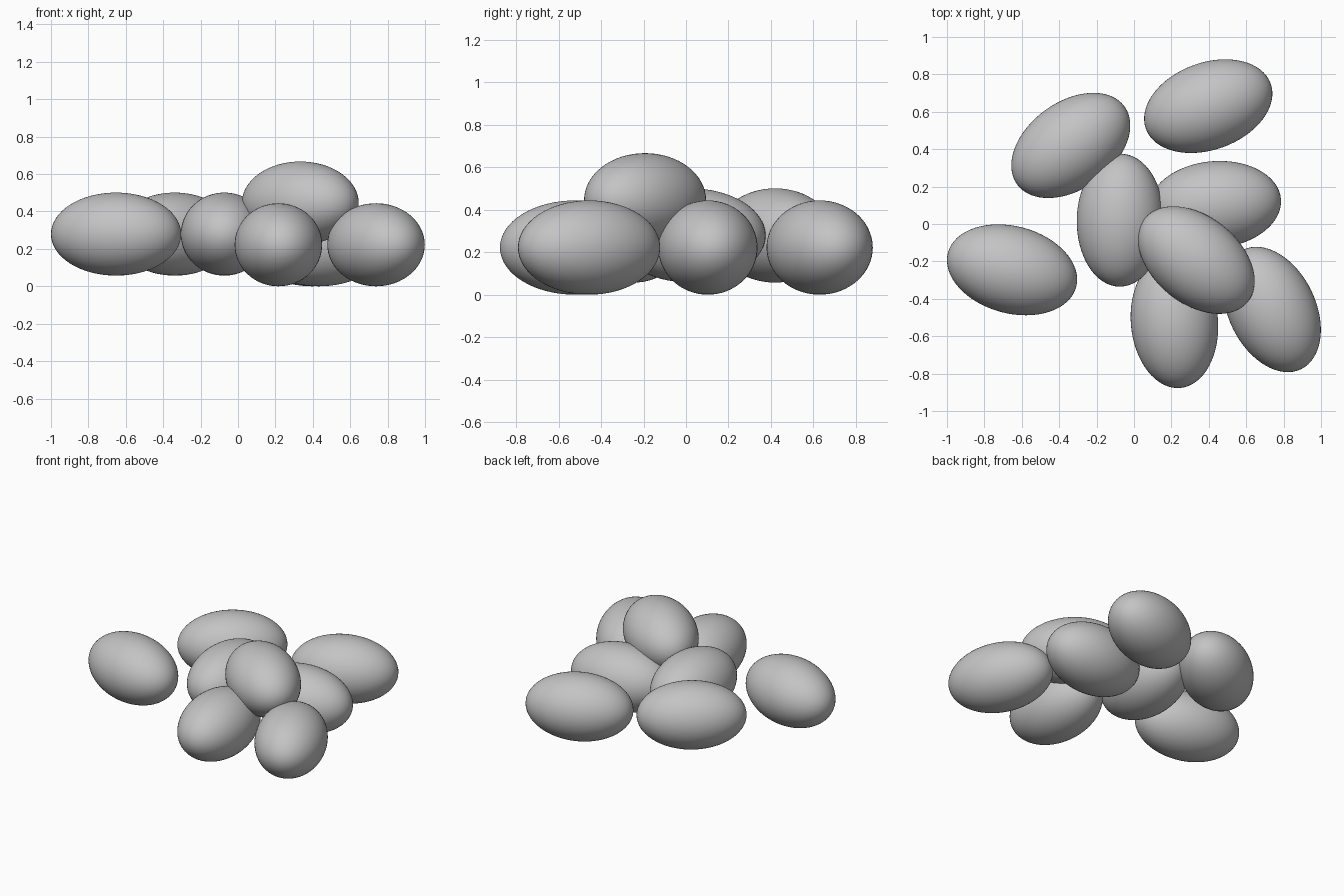
import bpy
from math import radians

cube = bpy.data.objects.get("Cube")
if cube:
    bpy.data.objects.remove(cube, do_unlink=True)

# One plain grey material
grey = bpy.data.materials.new("stone_grey")
grey.use_nodes = True
colour = (0.55, 0.55, 0.55, 1)
grey.diffuse_color = colour
grey.node_tree.nodes["Principled BSDF"].inputs["Base Color"].default_value = colour

# Half-length, half-width and half-height shared by all pebbles
SIZE = (0.355, 0.233, 0.222)
LOW, MID, HIGH = 0.222, 0.279, 0.445


def pebble(name, x, y, z, turn):
    """Smooth ellipsoid, turned about the vertical axis."""
    bpy.ops.mesh.primitive_uv_sphere_add(
        segments=64, ring_count=32, radius=1,
        location=(x, y, z), rotation=(0, 0, radians(turn)))
    obj = bpy.context.object
    obj.name = name
    obj.scale = SIZE
    obj.data.materials.append(grey)
    bpy.ops.object.shade_smooth()


# Scattered pebbles, with one resting on top of the pile
pebble("pebble_far_right", -0.652, -0.245, MID, -15)
pebble("pebble_back_right", -0.338, 0.42, MID, 36)
pebble("pebble_middle", -0.073, 0.02, MID, 89)
pebble("pebble_back_left", 0.397, 0.63, LOW, 20)
pebble("pebble_left", 0.432, 0.103, LOW, 5)
pebble("pebble_front", 0.216, -0.523, LOW, 95)
pebble("pebble_front_left", 0.738, -0.457, LOW, -64)
pebble("pebble_top", 0.333, -0.193, HIGH, -39)
